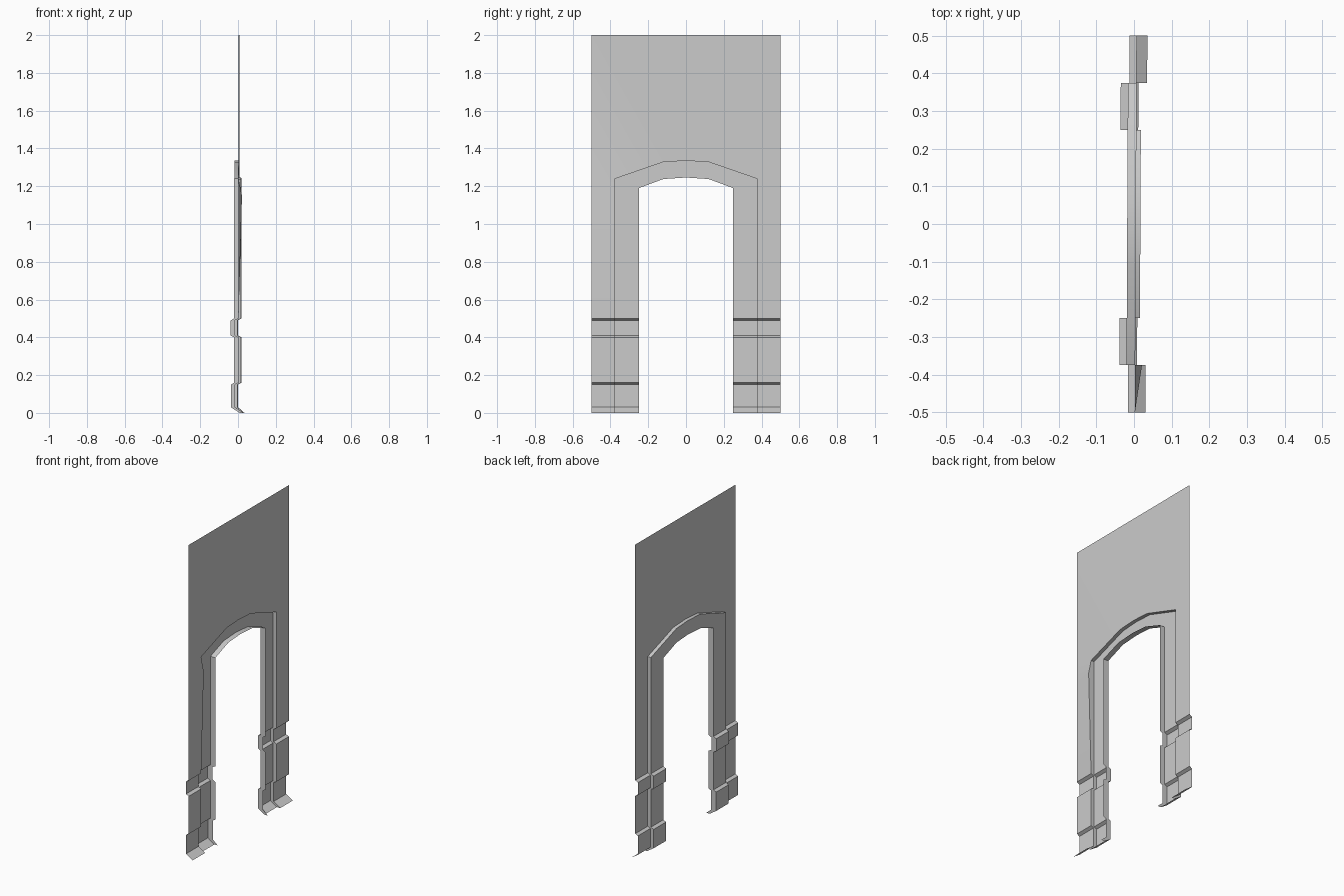
import bpy, bmesh

if "Cube" in bpy.data.objects:
    bpy.data.objects.remove(bpy.data.objects["Cube"])

# Leg moulding: (shift in x, height). Flared foot, plinth, shaft, raised band
LEG = [(0.028, 0), (-0.018, 0.03), (-0.018, 0.15), (0, 0.16), (0, 0.40),
       (-0.019, 0.41), (-0.019, 0.49), (0, 0.50), (0, 1.15)]
# Half arch: (outer y, outer z, inner y, inner z)
ARCH = [(0.375, 1.24, 0.25, 1.19), (0.12, 1.328, 0.12, 1.238), (0, 1.335, 0, 1.246)]
WALL_X, TRIM_X, JAMB_X = 0.005, -0.018, 0.017


def half_stations(s):
    """Rails from foot to crown on one side: border, wall edge, trim outer, trim inner, jamb."""
    rows = []
    for dx, z in LEG:
        bend = 0.018 if (s < 0 and z == 1.15) else 0
        rows.append([(WALL_X + dx, s * 0.5, z), (WALL_X + dx + bend, s * 0.375, z),
                     (TRIM_X + dx, s * 0.375, z), (TRIM_X + dx, s * 0.25, z),
                     (min(JAMB_X + dx, 0.033), s * 0.25, z)])
    for i, (oy, oz, iy, iz) in enumerate(ARCH):
        core = [(WALL_X, s * oy, oz), (TRIM_X, s * oy, oz),
                (TRIM_X, s * iy, iz), (JAMB_X, s * iy, iz)]
        if i == 0:
            rows.append([(WALL_X, s * 0.5, oz)] + core)
            rows.append([(WALL_X, s * 0.5, 2)] + core)
        else:
            rows.append([(WALL_X, s * oy, 2)] + core)
    return rows


stations = half_stations(-1) + half_stations(1)[-2::-1]


def band(name, a, b):
    """Surface strip between rails a and b along the whole arch."""
    bm = bmesh.new()
    cache = {}

    def vert(p):
        p = (p[0] + 0.005 * p[1], p[1], p[2])   # wall is very slightly skewed
        key = tuple(round(c, 5) for c in p)
        if key not in cache:
            cache[key] = bm.verts.new(p)
        return cache[key]

    for r, q in zip(stations, stations[1:]):
        loop = []
        for p in (r[a], r[b], q[b], q[a]):
            v = vert(p)
            if v not in loop:
                loop.append(v)
        if len(loop) > 2:
            bm.faces.new(loop)
    me = bpy.data.meshes.new(name)
    bm.to_mesh(me)
    bm.free()
    ob = bpy.data.objects.new(name, me)
    bpy.context.collection.objects.link(ob)
    bpy.ops.object.select_all(action='DESELECT')
    ob.select_set(True)
    bpy.context.view_layer.objects.active = ob
    bpy.ops.object.shade_smooth_by_angle(angle=0.6)


# Wall panel, trim return, trim face and inner jamb
for i, name in enumerate(["wall_panel", "trim_return", "trim_face", "door_jamb"]):
    band(name, i, i + 1)
